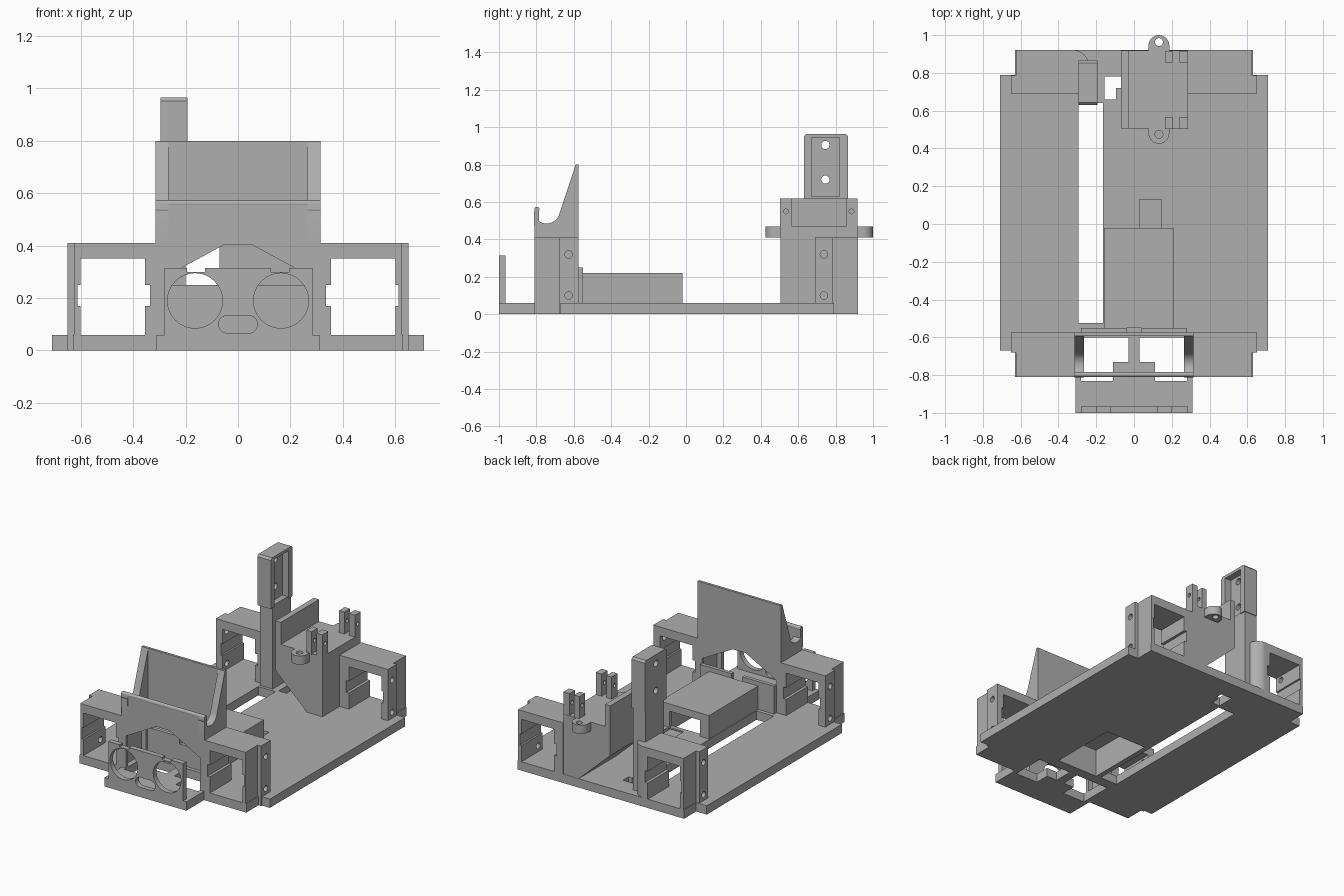
import bpy, bmesh
from math import cos, sin, pi, radians

if "Cube" in bpy.data.objects:
    bpy.data.objects.remove(bpy.data.objects["Cube"])

GREY = (0.43, 0.43, 0.43, 1)
grey = bpy.data.materials.new("plain grey")
grey.use_nodes = True
grey.diffuse_color = GREY
grey.node_tree.nodes["Principled BSDF"].inputs["Base Color"].default_value = GREY
parts = []


def prism(name, pts, axis, a, b):
    """Extrude a 2D outline along an axis from a to b."""
    place = {"x": lambda u, v, w: (w, u, v),
             "y": lambda u, v, w: (u, w, v),
             "z": lambda u, v, w: (u, v, w)}[axis]
    bm = bmesh.new()
    low = [bm.verts.new(place(u, v, a)) for u, v in pts]
    high = [bm.verts.new(place(u, v, b)) for u, v in pts]
    bm.faces.new(low)
    bm.faces.new(high)
    for i in range(len(pts)):
        j = (i + 1) % len(pts)
        bm.faces.new((low[i], low[j], high[j], high[i]))
    bmesh.ops.recalc_face_normals(bm, faces=bm.faces)
    me = bpy.data.meshes.new(name)
    bm.to_mesh(me)
    bm.free()
    me.materials.append(grey)
    ob = bpy.data.objects.new(name, me)
    bpy.context.collection.objects.link(ob)
    parts.append(ob)
    return ob


def box(name, x0, x1, y0, y1, z0, z1):
    return prism(name, [(x0, y0), (x1, y0), (x1, y1), (x0, y1)], "z", z0, z1)


def arc(u, v, r, start, end, n=24):
    steps = [radians(start + (end - start) * i / n) for i in range(n + 1)]
    return [(u + r * cos(t), v + r * sin(t)) for t in steps]


def rod(u, v, r, axis, a, b):
    return prism("cutter", arc(u, v, r, 0, 360, 32)[:-1], axis, a, b)


def cut(ob, *cutters):
    """Subtract the cutters, then remove them."""
    for c in cutters:
        m = ob.modifiers.new("cut", "BOOLEAN")
        m.operation, m.solver, m.object = "DIFFERENCE", "EXACT", c
    bpy.context.view_layer.update()
    deps = bpy.context.evaluated_depsgraph_get()
    me = bpy.data.meshes.new_from_object(ob.evaluated_get(deps))
    ob.modifiers.clear()
    ob.data = me
    for c in cutters:
        parts.remove(c)
        bpy.data.objects.remove(c)


def hole(*b):
    return box("cutter", *b)


# Base plate with stepped corners, front lip, long slot and openings
half = [(0.31, -1), (0.31, -0.81), (0.63, -0.81), (0.63, -0.67),
        (0.71, -0.67), (0.71, 0.79), (0.63, 0.79), (0.63, 0.92)]
base = prism("base_plate", half + [(-x, y) for x, y in reversed(half)], "z", 0, 0.06)
t_side = [(0.03, -0.6), (0.03, -0.73), (0.11, -0.73), (0.11, -0.83),
          (0.28, -0.83), (0.28, -0.6)]
cut(base,
    hole(-0.295, -0.165, -0.525, 0.64, -1, 1),
    prism("cutter", [(-0.155, 0.66), (-0.095, 0.66), (-0.095, 0.72), (-0.07, 0.72),
                     (-0.07, 0.78), (-0.155, 0.78)], "z", -1, 1),
    prism("cutter", t_side, "z", -1, 1),
    prism("cutter", [(-x, y) for x, y in t_side], "z", -1, 1),
    hole(-0.13, 0.18, -0.53, -0.05, -1, 1),
    hole(0.03, 0.145, -0.045, 0.13, 0.04, 1))

# Four wheel motor brackets
for side, sx in (("left", 1), ("right", -1)):
    for end, y0, y1, t0, t1, inner in (("front", -0.81, -0.575, -0.68, -0.575, 0.315),
                                       ("rear", 0.69, 0.92, 0.69, 0.785, 0.285)):
        if sx < 0 and end == "rear":
            inner = 0.31
        outline = [(inner, y0), (0.65 if end == "rear" else 0.625, y0)]
        if end == "front":
            outline += [(0.625, t0), (0.65, t0), (0.65, t1)]
        else:
            outline += [(0.65, t1), (0.625, t1), (0.625, y1)]
        outline.append((inner, y1))
        bracket = prism(f"{end}_{side}_bracket", [(sx * x, y) for x, y in outline], "z", 0, 0.41)
        wx, gx = sorted((sx * 0.355, sx * 0.6)), sorted((sx * 0.335, sx * 0.612))
        yc = (t0 + t1) / 2
        ends = sorted((sx * 0.58, sx * 0.7))
        cut(bracket, hole(*wx, -2, 2, 0.06, 0.35), hole(*gx, -2, 2, 0.17, 0.25),
            *[rod(yc, z, 0.02, "x", *ends) for z in (0.1, 0.32)])

# Front cradle: gabled lower walls, front strip, tall back panel and cheeks
gable = [(-0.28, 0), (0.28, 0), (0.28, 0.28), (0.05, 0.405), (-0.05, 0.405), (-0.28, 0.28)]
for name, y0, y1, top in (("cradle_front_wall", -0.81, -0.785, 0.56),
                          ("cradle_back_panel", -0.592, -0.575, 0.8)):
    wall = box(name, -0.315, 0.315, y0, y1, 0.03, top)
    cut(wall, prism("cutter", gable, "y", -2, 2))
cheek = [(-0.575, 0.41), (-0.575, 0.8), (-0.59, 0.8), (-0.675, 0.545)]
cheek += arc(-0.745, 0.555, 0.07, -15, -165, 16)
cheek += arc(-0.797, 0.56, 0.014, 0, 180, 8) + [(-0.81, 0.41)]
for name, x in (("left_cheek", 0.265), ("right_cheek", -0.315)):
    prism(name, cheek, "x", x, x + 0.05)
prism("cradle_lip", arc(-0.797, 0.56, 0.014, 0, 360, 16)[:-1], "x", -0.315, 0.315)

# Front sensor plate with two round eyes and a rounded slot
plate = box("sensor_plate", -0.28, 0.285, -1, -0.965, 0, 0.315)
slot = arc(0.04, 0.1, 0.034, -90, 90, 12) + arc(-0.04, 0.1, 0.034, 90, 270, 12)
cut(plate, rod(-0.164, 0.19, 0.105, "y", -2, 0), rod(0.164, 0.19, 0.105, "y", -2, 0),
    prism("cutter", slot, "y", -2, 0),
    hole(-0.195, -0.125, -2, 0, 0.3, 1), hole(0.125, 0.195, -2, 0, 0.3, 1))

# Hollow battery cover, open below and at the rear
cover = box("battery_cover", -0.16, 0.21, -0.55, -0.02, 0.05, 0.22)
cut(cover, hole(-0.13, 0.18, -0.53, -0.05, -1, 0.19),
    hole(-0.09, 0.14, -0.1, 0.1, 0.06, 0.17))
flange = box("cover_flange", -0.28, 0.28, -0.575, -0.55, 0.05, 0.25)
cut(flange, hole(-0.04, 0.04, -1, 0, 0.2, 1))

# Rear servo stand with sloping underside
prism("servo_stand", [(0.285, 0.03), (0.285, 0.47), (-0.07, 0.47), (-0.07, 0.28),
                      (0.2, 0.03)], "y", 0.505, 0.918)
box("servo_stand_wall", -0.07, -0.03, 0.505, 0.918, 0.47, 0.62)
for end, y0, y1, yc in (("front", 0.503, 0.567, 0.535), ("rear", 0.856, 0.916, 0.885)):
    for side, x0, x1 in (("inner", 0.165, 0.205), ("outer", 0.24, 0.285)):
        prong = box(f"{end}_{side}_prong", x0, x1, y0, y1, 0.46, 0.62)
        cut(prong, rod(yc, 0.55, 0.013, "x", 0, 1))
for name, yc, yin, turn in (("front_ear", 0.48, 0.52, 180), ("rear_ear", 0.945, 0.9, 0)):
    tip = arc(0.132, yc, 0.055, turn, turn + 180, 16)
    ear = prism(name, tip + [(tip[-1][0], yin), (tip[0][0], yin)], "z", 0.41, 0.47)
    cut(ear, rod(0.132, yc + (0.018 if turn == 0 else -0.005), 0.021, "z", 0, 1))

# Rounded column beside the rear right bracket
prism("rounded_column", [(-0.33, 0.69), (-0.24, 0.69)] + arc(-0.32, 0.84, 0.08, 0, 90, 12)
      + [(-0.33, 0.92)], "z", 0.03, 0.41)

# Upright sensor post with a channelled head
box("post_stem", -0.295, -0.2, 0.66, 0.86, 0.03, 0.63)
head = prism("post_head", [(0.63, 0.62), (0.865, 0.62), (0.865, 0.952), (0.852, 0.965),
                           (0.643, 0.965), (0.63, 0.952)], "x", -0.295, -0.193)
cut(head, hole(-0.24, 0, 0.672, 0.822, 0, 0.945),
    *[rod(0.745, z, 0.022, "x", -1, 0) for z in (0.72, 0.905)])

# Crisp edges with smooth curves
bpy.ops.object.select_all(action="DESELECT")
for ob in parts:
    ob.select_set(True)
bpy.context.view_layer.objects.active = base
bpy.ops.object.shade_smooth_by_angle(angle=radians(30))
